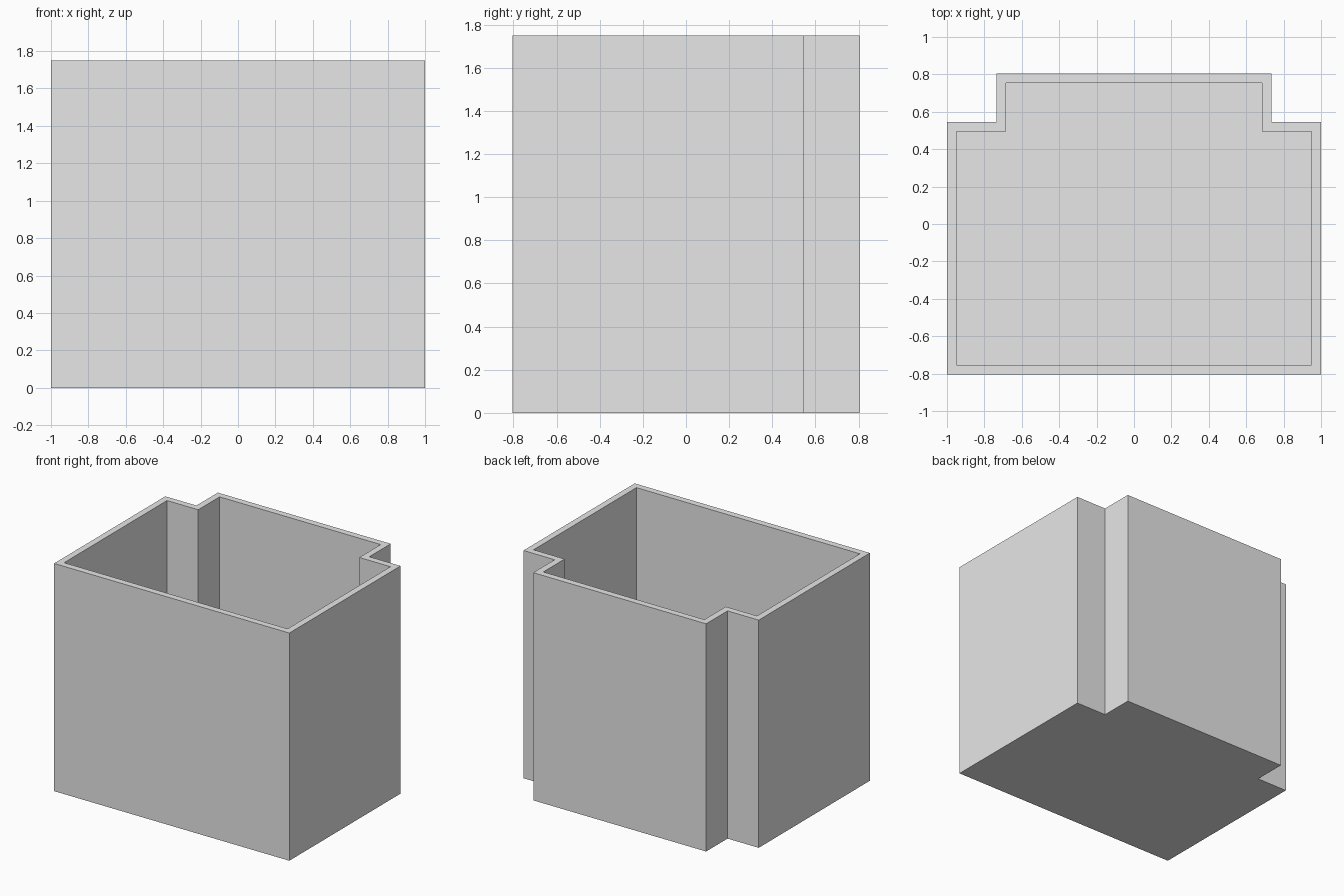
import bpy
import bmesh

cube = bpy.data.objects.get("Cube")
if cube:
    bpy.data.objects.remove(cube, do_unlink=True)

HEIGHT = 1.75
WALL = 0.05
FLOOR = 0.05

grey = bpy.data.materials.new("plain_grey")
grey.use_nodes = True
grey.diffuse_color = (0.8, 0.8, 0.8, 1)
grey.node_tree.nodes["Principled BSDF"].inputs["Base Color"].default_value = grey.diffuse_color

# Footprint: right half of the outline, mirrored, with notched back corners
half = [(1, -0.805), (1, 0.545), (0.735, 0.545), (0.735, 0.805)]
outline = half + [(-x, y) for x, y in reversed(half)]

# Solid block raised from the footprint
bm = bmesh.new()
base = bm.faces.new([bm.verts.new((x, y, 0)) for x, y in outline])
raised = bmesh.ops.extrude_face_region(bm, geom=[base], use_keep_orig=True)
top_verts = [g for g in raised["geom"] if isinstance(g, bmesh.types.BMVert)]
bmesh.ops.translate(bm, verts=top_verts, vec=(0, 0, HEIGHT))
bmesh.ops.recalc_face_normals(bm, faces=bm.faces)

# Even rim, then the interior sunk to the floor
top = next(f for f in bm.faces if f.normal.z > 0.9)
bmesh.ops.inset_region(bm, faces=[top], thickness=WALL, use_even_offset=True)
sunk = bmesh.ops.extrude_discrete_faces(bm, faces=[top])["faces"][0]
bmesh.ops.translate(bm, verts=sunk.verts, vec=(0, 0, FLOOR - HEIGHT))
bmesh.ops.recalc_face_normals(bm, faces=bm.faces)

mesh = bpy.data.meshes.new("open_box")
bm.to_mesh(mesh)
bm.free()
mesh.materials.append(grey)
box = bpy.data.objects.new("open_box", mesh)
bpy.context.collection.objects.link(box)
